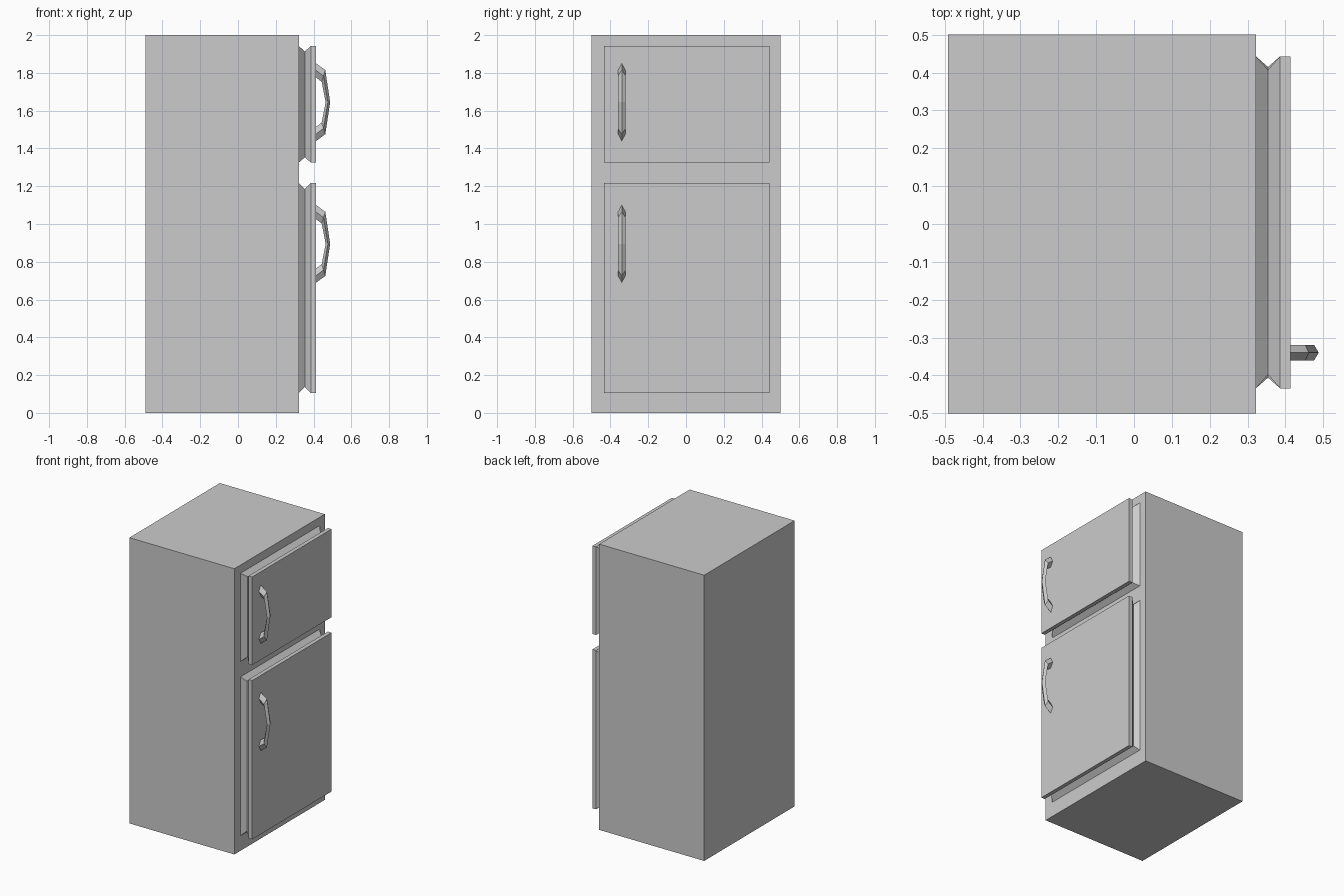
import bpy

if "Cube" in bpy.data.objects:
    bpy.data.objects.remove(bpy.data.objects["Cube"])


def make_mesh(name, verts, faces):
    mesh = bpy.data.meshes.new(name)
    mesh.from_pydata(verts, [], faces)
    obj = bpy.data.objects.new(name, mesh)
    bpy.context.collection.objects.link(obj)
    return obj


def loft(name, rings):
    """Join four-sided rings into a capped solid."""
    verts = [v for ring in rings for v in ring]
    faces = [(0, 3, 2, 1)]
    for i in range(len(rings) - 1):
        a, b = 4 * i, 4 * (i + 1)
        for k in range(4):
            n = (k + 1) % 4
            faces.append((a + k, a + n, b + n, b + k))
    e = 4 * (len(rings) - 1)
    faces.append((e, e + 1, e + 2, e + 3))
    return make_mesh(name, verts, faces)


def rect(x, y0, y1, z0, z1):
    return [(x, y0, z0), (x, y1, z0), (x, y1, z1), (x, y0, z1)]


def door(name, z0, z1, iy, iz):
    # V-grooved seal behind a flat door panel
    steps = [(0.322, 0), (0.354, 1), (0.386, 0), (0.414, 0)]
    loft(name, [rect(x, -0.434 + iy * s, 0.443 - iy * s, z0 + iz * s, z1 - iz * s)
                for x, s in steps])


def handle(name, zc):
    # (outer x, outer z, inner x, inner z) from top to bottom, diamond section
    top = [(0.414, 0.205, 0.414, 0.13), (0.462, 0.17, 0.443, 0.108)]
    path = top + [(0.488, 0, 0.464, 0)]
    path += [(ox, -oz, ix, -iz) for ox, oz, ix, iz in reversed(top)]
    y, w = -0.34, 0.02
    rings = []
    for ox, oz, ix, iz in path:
        mx, mz = (ox + ix) / 2, (oz + iz) / 2
        rings.append([(ox, y, zc + oz), (mx, y + w, zc + mz),
                      (ix, y, zc + iz), (mx, y - w, zc + mz)])
    loft(name, rings)


# Cabinet
loft("cabinet", [rect(-0.491, -0.5, 0.5, 0, 2), rect(0.322, -0.5, 0.5, 0, 2)])

# Doors
door("freezer_door", 1.325, 1.942, 0.036, 0.028)
door("fridge_door", 0.105, 1.217, 0.028, 0.032)

# Handles
handle("freezer_handle", 1.645)
handle("fridge_handle", 0.895)

# Consistent outward normals
import bmesh
for obj in bpy.context.collection.objects:
    bm = bmesh.new()
    bm.from_mesh(obj.data)
    bmesh.ops.recalc_face_normals(bm, faces=bm.faces)
    bm.to_mesh(obj.data)
    bm.free()
